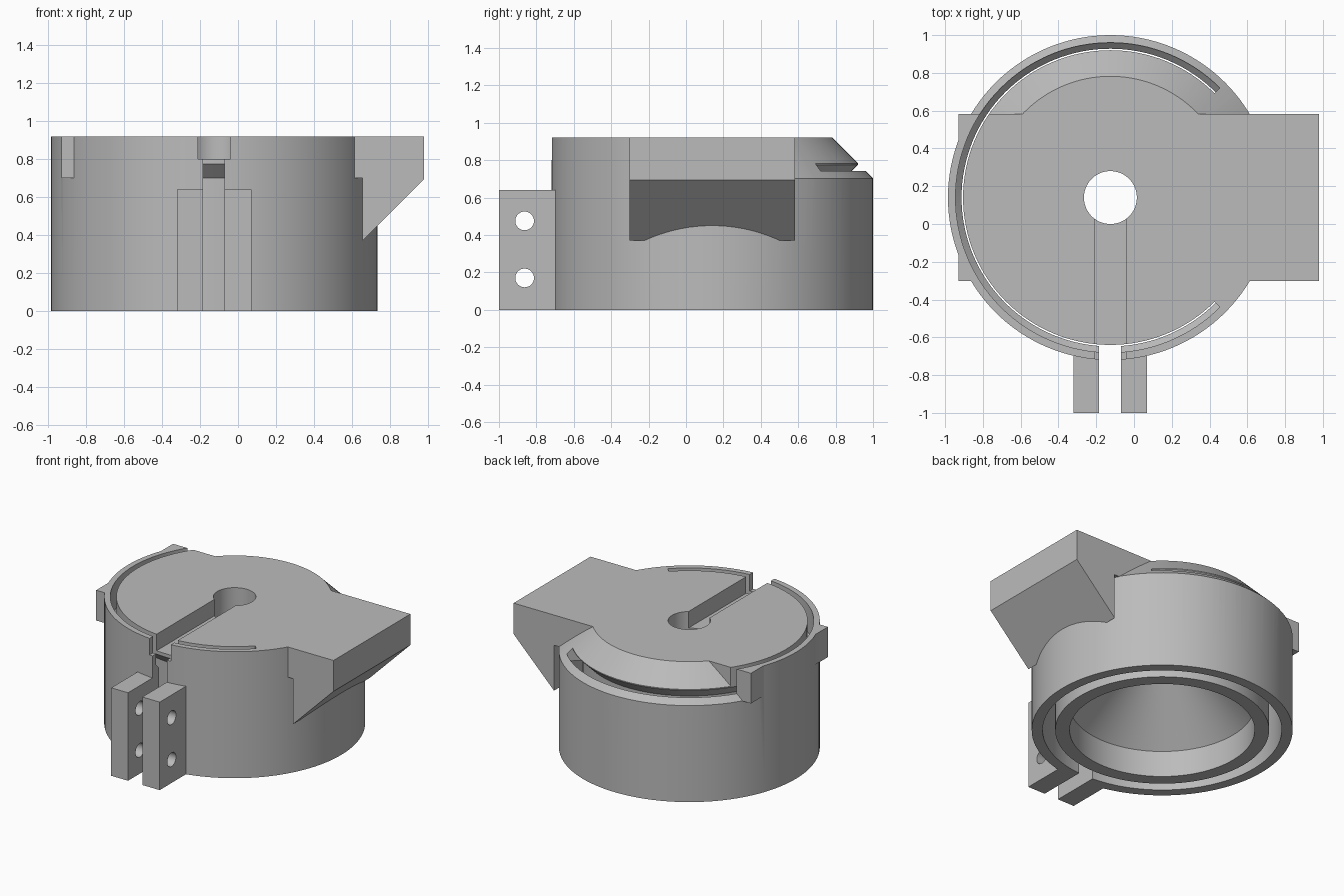
import bpy, bmesh
from math import cos, sin, tau, radians, pi
from mathutils import Matrix, Vector

if "Cube" in bpy.data.objects:
    bpy.data.objects.remove(bpy.data.objects["Cube"], do_unlink=True)

CX, CY = -0.125, 0.14      # axis of the round housing
SEG = 128                  # segments in a full turn
TOP = 0.92

grey = bpy.data.materials.new("plain grey")
grey.use_nodes = True
colour = (0.5, 0.5, 0.5, 1)
grey.diffuse_color = colour
grey.node_tree.nodes["Principled BSDF"].inputs["Base Color"].default_value = colour


def finish(name, bm):
    bmesh.ops.remove_doubles(bm, verts=bm.verts, dist=1e-5)
    bmesh.ops.recalc_face_normals(bm, faces=bm.faces)
    mesh = bpy.data.meshes.new(name)
    bm.to_mesh(mesh)
    bm.free()
    mesh.materials.append(grey)
    obj = bpy.data.objects.new(name, mesh)
    bpy.context.collection.objects.link(obj)
    return obj


def revolve(name, profile, start=0, end=360):
    """Turn a closed (radius, z) profile round the housing axis."""
    bm = bmesh.new()
    full = end - start == 360
    steps = round(SEG * (end - start) / 360)
    rings = []
    for i in range(steps if full else steps + 1):
        a = radians(start) + tau * i / SEG
        rings.append([bm.verts.new((CX + r * cos(a), CY + r * sin(a), z)) for r, z in profile])
    n = len(profile)
    for i in range(steps):
        a, b = rings[i], rings[(i + 1) % len(rings)]
        for j in range(n):
            k = (j + 1) % n
            bm.faces.new((a[j], a[k], b[k], b[j]))
    if not full:
        bm.faces.new(rings[0])
        bm.faces.new(rings[-1])
    return finish(name, bm)


def drum(name, radius, depth, matrix, segments=SEG):
    bm = bmesh.new()
    bmesh.ops.create_cone(bm, cap_ends=True, segments=segments, radius1=radius,
                          radius2=radius, depth=depth, matrix=matrix)
    return finish(name, bm)


def extrude_y(name, outline, y0, y1):
    """Extrude an (x, z) outline along y."""
    bm = bmesh.new()
    face = bm.faces.new([bm.verts.new((x, y0, z)) for x, z in outline])
    new = bmesh.ops.extrude_face_region(bm, geom=[face])["geom"]
    bmesh.ops.translate(bm, vec=Vector((0, y1 - y0, 0)),
                        verts=[v for v in new if isinstance(v, bmesh.types.BMVert)])
    return finish(name, bm)


def box(name, x0, x1, y0, y1, z0, z1):
    return extrude_y(name, [(x0, z0), (x1, z0), (x1, z1), (x0, z1)], y0, y1)


def combine(target, tool, operation):
    mod = target.modifiers.new(tool.name, "BOOLEAN")
    mod.operation = operation
    mod.solver = "EXACT"
    mod.object = tool
    bpy.context.view_layer.objects.active = target
    bpy.ops.object.modifier_apply(modifier=mod.name)
    bpy.data.objects.remove(tool, do_unlink=True)


# Round housing, bevelled along the back
housing = drum("clamp_housing", 0.86, TOP, Matrix.Translation((CX, CY, TOP / 2)))
combine(housing, revolve("back_bevel", [(0.542, 1.02), (1.1, 1.02), (1.1, 0.462)],
                         22.5, 157.5), "DIFFERENCE")

# Top block with a short left lug and an overhanging wedge on the right
combine(housing, extrude_y("top_block", [
    (-0.93, TOP), (0.98, TOP), (0.98, 0.695), (0.655, 0.37),
    (0.655, 0.70), (-0.93, 0.70)], -0.302, 0.582), "UNION")

# Pair of clamp ears
for x0, x1 in ((-0.32, -0.15), (-0.10, 0.07)):
    combine(housing, box("clamp_ear", x0, x1, -1, -0.68, 0, 0.64), "UNION")

# Funnel-shaped cavity and central hole
combine(housing, revolve("cavity", [
    (0, -0.1), (0.61, -0.1), (0.61, 0.19), (0.14, 0.66), (0.14, 1.1), (0, 1.1)]), "DIFFERENCE")

# Ring groove from below, opening into a three-quarter slot on top
combine(housing, revolve("ring_groove", [
    (0.705, -0.1), (0.788, -0.1), (0.788, 0.69), (0.705, 0.69)]), "DIFFERENCE")
combine(housing, revolve("ring_slot", [
    (0.705, 0.65), (0.705, 0.70), (0.78, 0.775), (0.78, 1.1),
    (0.82, 1.1), (0.82, 0.72), (0.788, 0.688), (0.788, 0.65)], 45, 315), "DIFFERENCE")

# Channel from the hole to the front, and the split in the outer wall
combine(housing, box("top_channel", -0.21, -0.04, -1.1, CY, 0.80, 1.1), "DIFFERENCE")
combine(housing, box("front_split", -0.185, -0.07, -1.1, -0.642, -0.1, 1.1), "DIFFERENCE")

# Bolt holes through the ears
for z in (0.17, 0.475):
    place = Matrix.Translation((CX, -0.863, z)) @ Matrix.Rotation(pi / 2, 4, "Y")
    combine(housing, drum("bolt_hole", 0.05, 0.8, place, 32), "DIFFERENCE")

# Smooth round walls, sharp corners
bpy.ops.object.select_all(action="DESELECT")
housing.select_set(True)
bpy.context.view_layer.objects.active = housing
bpy.ops.object.shade_smooth_by_angle(angle=radians(30))
